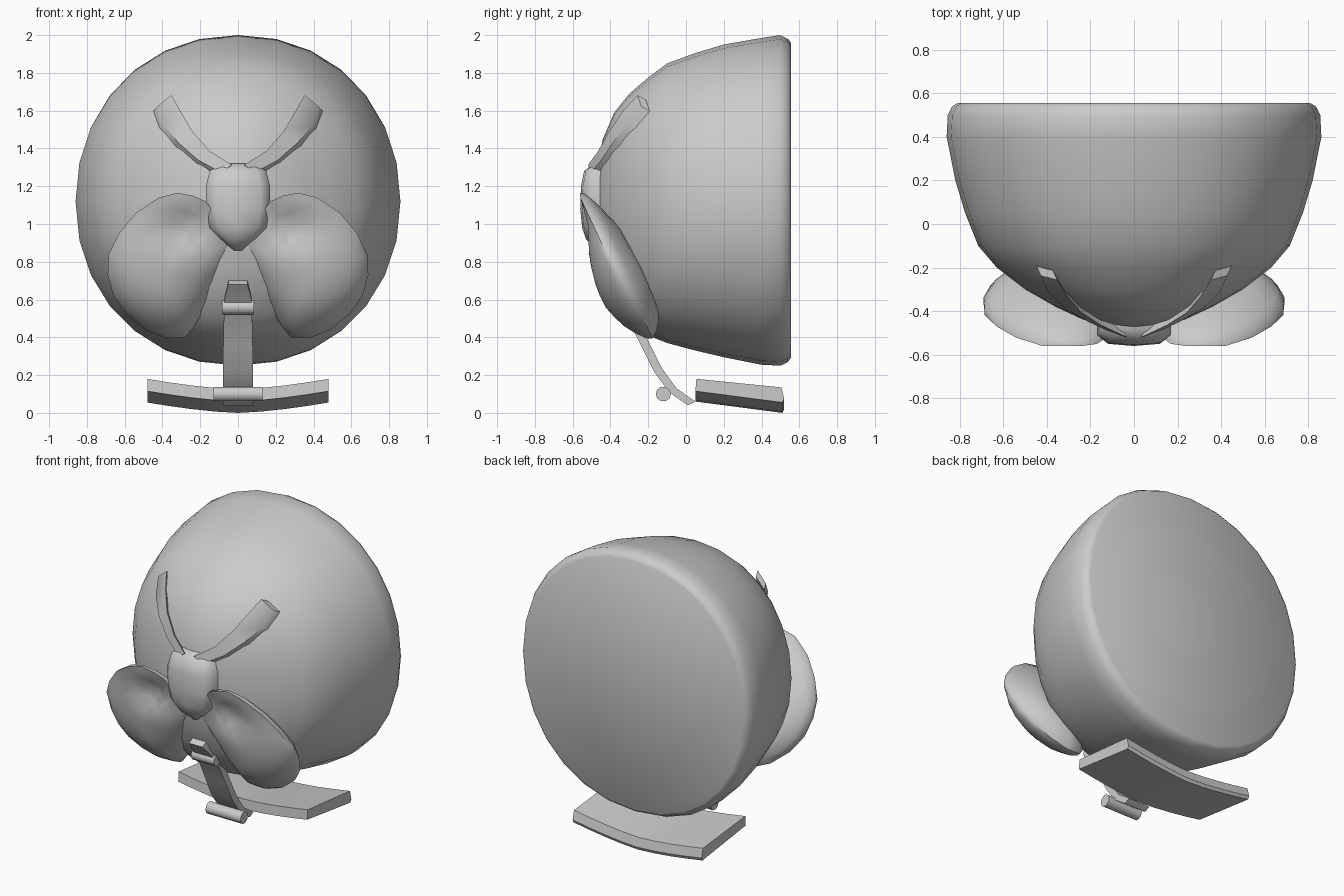
import bpy, bmesh, math
from mathutils import Vector

if "Cube" in bpy.data.objects:
    bpy.data.objects.remove(bpy.data.objects["Cube"])


def make(name, verts, faces, angle=40):
    me = bpy.data.meshes.new(name)
    me.from_pydata([tuple(v) for v in verts], [], faces)
    bm = bmesh.new()
    bm.from_mesh(me)
    bmesh.ops.recalc_face_normals(bm, faces=bm.faces)
    bm.to_mesh(me)
    bm.free()
    ob = bpy.data.objects.new(name, me)
    bpy.context.collection.objects.link(ob)
    bpy.ops.object.select_all(action='DESELECT')
    ob.select_set(True)
    bpy.context.view_layer.objects.active = ob
    bpy.ops.object.shade_smooth_by_angle(angle=math.radians(angle))
    return ob


def loft(name, rings, angle=40):
    n = len(rings[0])
    verts = [v for r in rings for v in r]
    faces = [(i * n + j, i * n + (j + 1) % n, (i + 1) * n + (j + 1) % n, (i + 1) * n + j)
             for i in range(len(rings) - 1) for j in range(n)]
    faces += [tuple(range(n)), tuple(range(len(verts) - n, len(verts)))]
    return make(name, verts, faces, angle)


def ribbon(name, path, across, thick):
    """Flat strap: path points with half width along the across vector."""
    rings = []
    for (x, y, z, w) in path:
        p, a, t = Vector((x, y, z)), Vector(across) * w, Vector(thick)
        rings.append([p - a - t, p + a - t, p + a + t, p - a + t])
    return loft(name, rings)


# head shell: rings along y (y, half width, bottom z, top z)
shell = [(.555, .81, .29, 1.96), (.54, .835, .27, 1.98), (.5, .855, .25, 2.0),
         (.4, .86, .255, 1.985), (.2, .82, .295, 1.95), (.05, .775, .33, 1.905),
         (-.1, .715, .37, 1.85), (-.2, .63, .41, 1.775), (-.3, .50, .50, 1.69),
         (-.38, .36, .62, 1.59), (-.44, .23, .78, 1.45), (-.475, .10, .95, 1.30)]
rings = []
for y, w, b, t in shell:
    ring = []
    for k in range(28):
        a = 2 * math.pi * k / 28
        c, s = math.cos(a), math.sin(a)
        e = 2 / 2.1
        ring.append((w * math.copysign(abs(c) ** e, c), y,
                     (b + t) / 2 + (t - b) / 2 * math.copysign(abs(s) ** e, s)))
    rings.append(ring)
loft("head_shell", rings)

# cheek lobes: thin rim with bulging front and back, (x, z) outline
outline = [(.17, 1.12), (.24, 1.15), (.32, 1.165), (.42, 1.14), (.54, 1.06), (.63, .95),
           (.685, .84), (.69, .73), (.66, .62), (.59, .52), (.49, .44), (.38, .395),
           (.28, .40), (.23, .46), (.16, .58), (.09, .74), (.02, .92), (.10, 1.02)]
CX, CZ = .40, .72


def lobe_rings(side):
    out = []
    levels = [(.12, -.11), (.3, -.105), (.5, -.095), (.66, -.08), (.8, -.063), (.92, -.036),
              (1, -.012), (1, .02), (.88, .06), (.6, .12), (.3, .14)]
    for s, d in levels:
        ring = []
        for x, z in outline:
            px, pz = CX + (x - CX) * s, CZ + (z - CZ) * s
            y = -.20 - (pz - .40) * .47
            # front swells most at the bottom, with a hollow under the upper edge
            if d < -.02:
                d2 = d * min(1.6, max(.3, 1 + (.85 - pz) * 2))
                y += .06 * math.exp(-((px - .28) / .14) ** 2 - ((pz - .98) / .08) ** 2)
            else:
                d2 = d
            ring.append((side * px, max(y + d2, -.56), pz))
        out.append(ring)
    return out


for side, label in ((1, "right"), (-1, "left")):
    loft("cheek_lobe_" + label, lobe_rings(side), 50)
    # brow strap lying low on the shell
    path = [(.07, -.49, 1.28, .035), (.19, -.435, 1.35, .04), (.29, -.375, 1.45, .05),
            (.36, -.30, 1.55, .06), (.40, -.225, 1.64, .05)]
    ribbon("brow_strap_" + label, [(side * x, y, z, w) for x, y, z, w in path],
           (.75, .2, -side * .6 if side > 0 else .6) if side > 0 else (.75, -.2, .6),
           (side * .01, .022, -.012))

# nose bridge between the lobes: (z, half width, front y)
bridge = [(1.32, .10, -.49), (1.28, .15, -.54), (1.20, .17, -.556), (1.08, .17, -.56),
          (.98, .15, -.55), (.92, .09, -.53), (.86, .03, -.47)]
rings = []
for z, w, y in bridge:
    rings.append([(-w, -.36, z), (-w, y + .05, z), (-w * .7, y + .01, z), (0, y, z),
                  (w * .7, y + .01, z), (w, y + .05, z), (w, -.36, z)])
loft("nose_bridge", rings, 50)

# chin strap down to the plate, with its keeper and buckle
ribbon("chin_strap", [(0, -.43, .69, .05), (0, -.37, .62, .07), (0, -.29, .51, .075),
                      (0, -.22, .37, .078), (0, -.15, .23, .08), (0, -.07, .12, .08),
                      (0, .03, .05, .08)], (1, 0, 0), (0, .02, .01))
for name, w, r, y, z in (("strap_keeper", .085, .04, -.34, .56), ("buckle", .13, .04, -.12, .10)):
    loft(name, [[(x, y + r * math.cos(a), z + r * math.sin(a))
                 for a in [math.pi * k / 5 for k in range(10)]] for x in (-w, w)])

# curved chin plate, tilted down to the back
rings = []
for k in range(9):
    x = -.48 + .12 * k
    lift = .055 * abs(x / .48) ** 1.5
    rings.append([(x, .05, .06 + lift), (x, .51, .0 + lift), (x, .52, .02 + lift),
                  (x, .505, .08 + lift), (x, .055, .125 + lift)])
loft("chin_plate", rings, 30)
